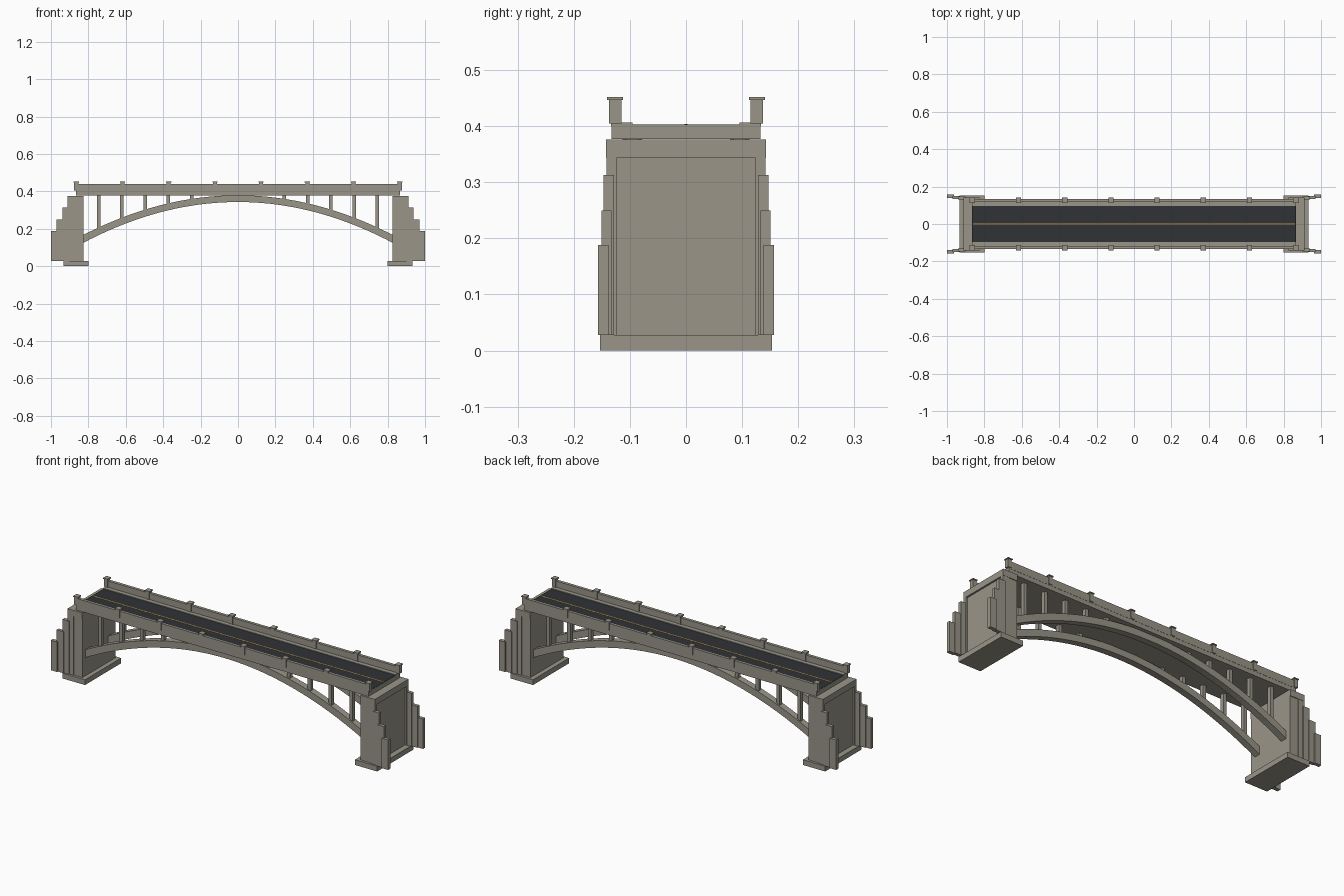
import bpy, bmesh

if "Cube" in bpy.data.objects:
    bpy.data.objects.remove(bpy.data.objects["Cube"])

def material(name, rgb):
    m = bpy.data.materials.new(name)
    m.diffuse_color = (*rgb, 1)
    m.use_nodes = True
    m.node_tree.nodes["Principled BSDF"].inputs["Base Color"].default_value = m.diffuse_color
    return m

STONE = material("stone", (0.32, 0.30, 0.25))
ASPHALT = material("asphalt", (0.03, 0.032, 0.037))
YELLOW = material("lane_paint", (0.55, 0.33, 0.06))

def finish(name, bm, mat):
    bmesh.ops.recalc_face_normals(bm, faces=bm.faces)
    me = bpy.data.meshes.new(name)
    bm.to_mesh(me)
    bm.free()
    me.materials.append(mat)
    ob = bpy.data.objects.new(name, me)
    bpy.context.collection.objects.link(ob)
    return ob

def box(name, x, y, z, mat=STONE):
    """Box given by its (low, high) range on each axis."""
    bm = bmesh.new()
    bmesh.ops.create_cube(bm, size=1)
    for v in bm.verts:
        v.co = [r[0] if c < 0 else r[1] for c, r in zip(v.co, (x, y, z))]
    return finish(name, bm, mat)

def span(c, s):
    """Range s on the positive side, flipped when c is -1."""
    return tuple(sorted((c * s[0], c * s[1])))

def around(c, half):
    return (c - half, c + half)

HALF = 0.835           # rib ends are buried slightly in the abutments

def rib_bottom(x):
    return 0.343 - 0.217 * (x / 0.825) ** 2

def rib_top(x):
    return rib_bottom(x) + 0.036 + 0.006 * (x / 0.825) ** 2

# Deck, road surface and centre line
box("deck_slab", (-0.867, 0.867), (-0.133, 0.133), (0.377, 0.4015))
box("road_surface", (-0.865, 0.865), (-0.095, 0.095), (0.400, 0.403), ASPHALT)
box("centre_line", (-0.862, 0.862), (-0.003, 0.003), (0.402, 0.4037), YELLOW)

for s, side in ((-1, "front"), (1, "back")):
    # Kerb and parapet
    box(f"{side}_kerb", (-0.867, 0.867), span(s, (0.095, 0.12)), (0.400, 0.4065))
    box(f"{side}_parapet", (-0.867, 0.867), span(s, (0.118, 0.134)), (0.400, 0.440))
    # Parapet posts with caps
    for i in range(8):
        x = -0.865 + i * 1.73 / 7
        box(f"{side}_post_{i}", around(x, 0.011), span(s, (0.115, 0.137)), (0.405, 0.448))
        box(f"{side}_post_cap_{i}", around(x, 0.014), span(s, (0.112, 0.141)), (0.4465, 0.452))

    # Arch rib: profile strip extruded across its width
    n = 40
    xs = [-HALF + 2 * HALF * i / n for i in range(n + 1)]
    bm = bmesh.new()
    y0, y1 = span(s, (0.078, 0.113))
    rings = [[bm.verts.new(p) for p in ((x, y0, rib_bottom(x)), (x, y1, rib_bottom(x)),
                                        (x, y1, rib_top(x)), (x, y0, rib_top(x)))] for x in xs]
    for a, b in zip(rings, rings[1:]):
        for k in range(4):
            j = (k + 1) % 4
            bm.faces.new((a[k], a[j], b[j], b[k]))
    bm.faces.new(rings[0])
    bm.faces.new(rings[-1])
    finish(f"{side}_arch_rib", bm, STONE)

    # Spandrel columns from the rib to the deck
    for e in (-1, 1):
        for i in range(5):
            x = e * (0.248 + 0.1243 * i)
            box(f"{side}_column_{e * (i + 1)}", around(x, 0.009), span(s, (0.085, 0.106)),
                (rib_top(x) - 0.015, 0.38))

# Abutments with footing, cap and stepped wing walls
for e, end in ((-1, "left"), (1, "right")):
    box(f"{end}_footing", span(e, (0.80, 0.932)), (-0.153, 0.153), (0, 0.028))
    box(f"{end}_abutment", span(e, (0.825, 0.902)), (-0.139, 0.139), (0.028, 0.36))
    box(f"{end}_abutment_cap", span(e, (0.825, 0.911)), (-0.143, 0.143), (0.343, 0.3765))
    for s, side in ((-1, "front"), (1, "back")):
        steps = (((0.875, 0.911), 0.124, 0.142, 0.36),
                 ((0.900, 0.938), 0.128, 0.147, 0.313),
                 ((0.930, 0.970), 0.133, 0.151, 0.250),
                 ((0.962, 1.000), 0.138, 0.157, 0.188))
        for i, (xr, inner, outer, top) in enumerate(steps):
            box(f"{end}_{side}_wing_wall_{i}", span(e, xr), span(s, (inner, outer)), (0.028, top))
